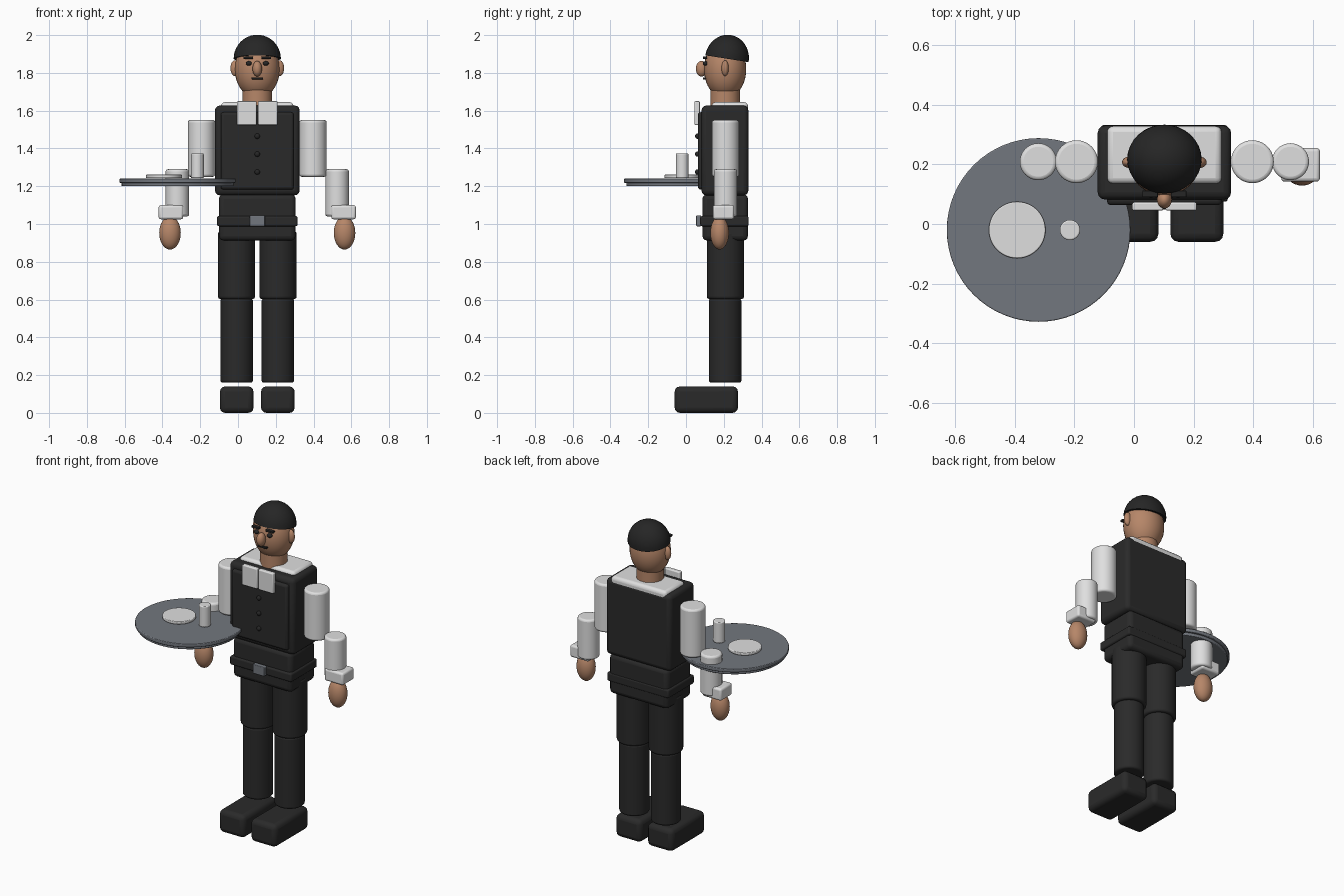
import bpy, bmesh, math
from mathutils import Matrix, Vector

if "Cube" in bpy.data.objects:
    bpy.data.objects.remove(bpy.data.objects["Cube"])

CX, CY = 0.102, 0.207   # body axis


def material(name, col):
    m = bpy.data.materials.new(name)
    m.diffuse_color = (*col, 1)
    m.use_nodes = True
    m.node_tree.nodes["Principled BSDF"].inputs["Base Color"].default_value = m.diffuse_color
    return m


BLACK = material("black_cloth", (0.023, 0.023, 0.023))
HAIR = material("black_hair", (0.019, 0.019, 0.019))
WHITE = material("white_cloth", (0.74, 0.74, 0.74))
SKIN = material("skin", (0.47, 0.24, 0.14))
METAL = material("grey_metal", (0.17, 0.185, 0.21))


def finish(name, bm, mat, bevel=0.0, angle=35):
    """Turn a bmesh into a shaded object with an optional rounded edge."""
    bmesh.ops.recalc_face_normals(bm, faces=bm.faces)
    me = bpy.data.meshes.new(name)
    bm.to_mesh(me)
    bm.free()
    me.materials.append(mat)
    ob = bpy.data.objects.new(name, me)
    bpy.context.collection.objects.link(ob)
    if bevel:
        b = ob.modifiers.new("round", 'BEVEL')
        b.width, b.segments = bevel, 3
        b.limit_method, b.angle_limit = 'ANGLE', math.radians(40)
    bpy.ops.object.select_all(action='DESELECT')
    ob.select_set(True)
    bpy.context.view_layer.objects.active = ob
    bpy.ops.object.shade_smooth_by_angle(angle=math.radians(angle))
    return ob


def box(name, x, y, z, mat, bevel=0.02):
    """Box from (min, max) ranges."""
    bm = bmesh.new()
    bmesh.ops.create_cube(bm, size=1)
    for v in bm.verts:
        v.co = Vector([(a + b) / 2 + c * (b - a)
                       for (a, b), c in zip((x, y, z), v.co)])
    return finish(name, bm, mat, bevel)


def tube(name, x, y, r, z, mat, bevel=0.012, sides=40):
    """Upright cylinder between two heights."""
    bm = bmesh.new()
    bmesh.ops.create_cone(bm, cap_ends=True, segments=sides, radius1=r,
                          radius2=r, depth=z[1] - z[0])
    bmesh.ops.translate(bm, verts=bm.verts, vec=(x, y, sum(z) / 2))
    return finish(name, bm, mat, bevel)


def ball(name, pos, size, mat, half=False, tilt=0.0):
    """Ellipsoid, or its upper half."""
    bm = bmesh.new()
    bmesh.ops.create_uvsphere(bm, u_segments=32, v_segments=20, radius=1)
    if half:
        geom = bm.verts[:] + bm.edges[:] + bm.faces[:]
        bmesh.ops.bisect_plane(bm, geom=geom, plane_co=(0, 0, 0),
                               plane_no=(0, 0, 1), clear_inner=True)
        rim = [e for e in bm.edges if e.is_boundary]
        bmesh.ops.contextual_create(bm, geom=rim)
    bm.transform(Matrix.Translation(pos) @ Matrix.Rotation(tilt, 4, 'X')
                 @ Matrix.Diagonal((*size, 1)))
    return finish(name, bm, mat)


# Legs, arms and paired face parts
for side, s in (("left", 1), ("right", -1)):
    def span(off, half):
        c = CX + s * off
        return (c - half, c + half)

    box(side + "_shoe", span(0.109, 0.089), (-0.06, 0.275), (0, 0.14), BLACK, 0.028)
    tube(side + "_shin", CX + s * 0.109, CY, 0.086, (0.16, 0.605), BLACK)
    tube(side + "_thigh", CX + s * 0.11, CY + 0.002, 0.098, (0.603, 0.96), BLACK)

    tube(side + "_upper_arm", CX + s * 0.295, CY + 0.002, 0.072, (1.25, 1.55), WHITE)
    tube(side + "_forearm", CX + s * 0.423, CY + 0.002, 0.062, (1.04, 1.29), WHITE)
    box(side + "_cuff", span(0.457, 0.065), (0.142, 0.255), (1.025, 1.10), WHITE, 0.012)
    ball(side + "_hand", (CX + s * 0.462, 0.178, 0.953), (0.057, 0.049, 0.088), SKIN)

    box(side + "_bow_wing", span(0.056, 0.052), (0.045, 0.073), (1.524, 1.65), WHITE, 0.006)

    ball(side + "_ear", (CX + s * 0.118, CY, 1.825), (0.024, 0.019, 0.042), SKIN)
    ball(side + "_eye", (CX + s * 0.045, 0.103, 1.85), (0.016, 0.014, 0.012), HAIR)
    box(side + "_eyebrow", span(0.048, 0.026), (0.09, 0.112), (1.874, 1.886), HAIR, 0.002)

# Torso
box("hips", (CX - 0.203, CX + 0.203), (0.087, 0.328), (0.912, 1.158), BLACK, 0.025)
box("belt", (CX - 0.213, CX + 0.213), (0.075, 0.332), (0.988, 1.042), BLACK, 0.01)
box("belt_buckle", (CX - 0.04, CX + 0.04), (0.054, 0.08), (0.988, 1.045), METAL, 0.004)
box("vest", (CX - 0.224, CX + 0.224), (0.082, 0.33), (1.152, 1.627), BLACK, 0.025)
box("vest_front", (CX - 0.193, CX + 0.193), (0.063, 0.12), (1.182, 1.592), BLACK, 0.015)
box("shirt_top", (CX - 0.192, CX + 0.192), (0.135, 0.328), (1.56, 1.645), WHITE, 0.02)
for i in range(3):
    ball(f"button_{i + 1}", (CX, 0.06, 1.465 - 0.095 * i), (0.014, 0.012, 0.014), HAIR)

# Head
tube("neck", CX, CY, 0.078, (1.60, 1.74), SKIN, 0)
ball("head", (CX, CY, 1.82), (0.119, 0.112, 0.155), SKIN)
ball("hair", (CX, 0.217, 1.875), (0.125, 0.116, 0.127), HAIR, True, math.radians(-9))
ball("nose", (CX, 0.082, 1.822), (0.025, 0.03, 0.041), SKIN)
box("mouth", (CX - 0.03, CX + 0.03), (0.089, 0.112), (1.766, 1.776), HAIR, 0.002)

# Serving tray with plate and glass
tube("tray_base", -0.32, -0.02, 0.296, (1.2, 1.222), METAL, 0.004, 64)
tube("tray_top", -0.32, -0.02, 0.308, (1.218, 1.24), METAL, 0.004, 64)
tube("plate", -0.392, -0.02, 0.095, (1.243, 1.261), WHITE, 0.004, 48)
tube("glass", -0.215, -0.02, 0.034, (1.243, 1.373), WHITE, 0.005, 32)
